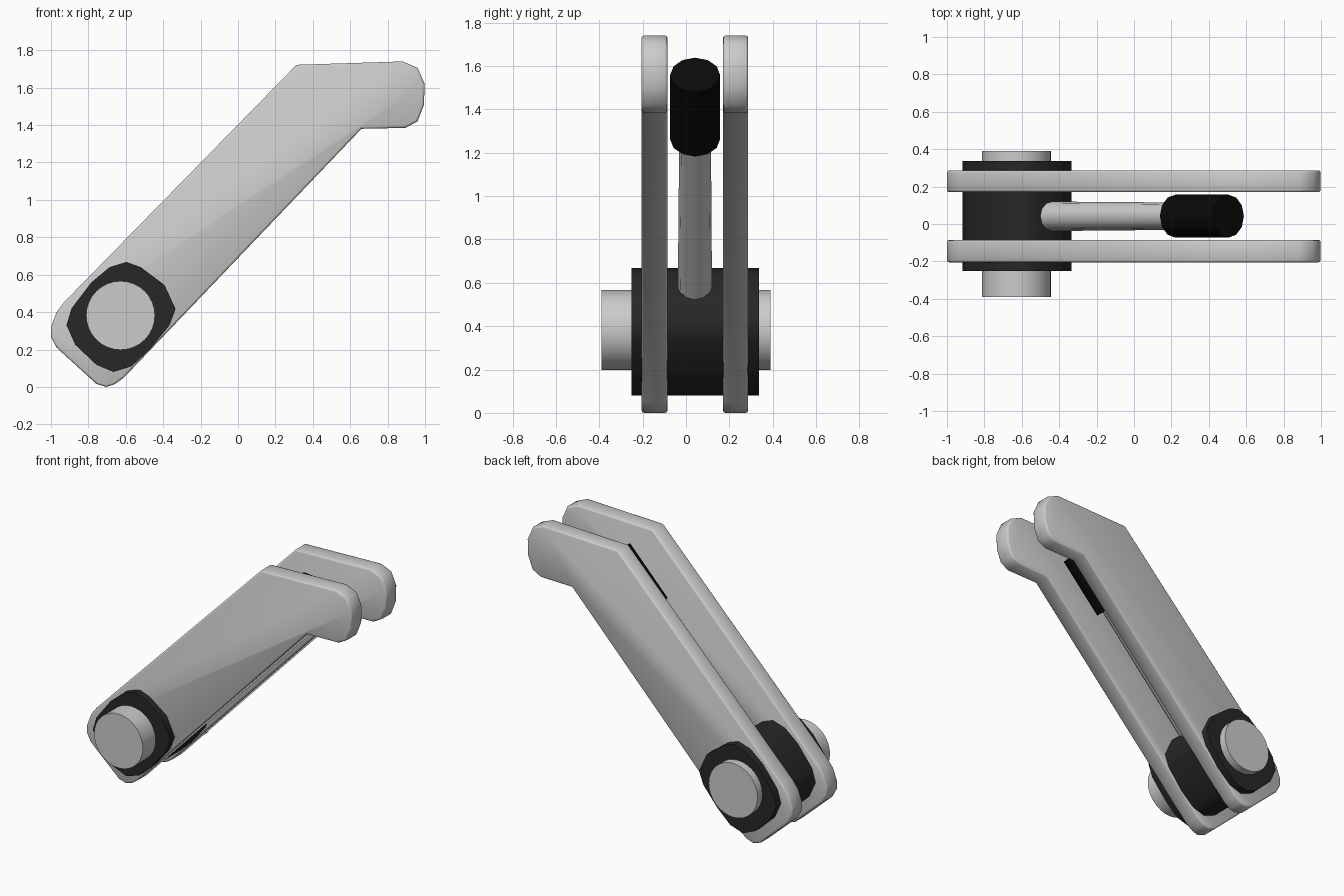
import bpy, bmesh, math
from mathutils import Vector

if "Cube" in bpy.data.objects:
    bpy.data.objects.remove(bpy.data.objects["Cube"])


def material(name, v):
    m = bpy.data.materials.new(name)
    m.diffuse_color = (v, v, v, 1)
    m.use_nodes = True
    m.node_tree.nodes["Principled BSDF"].inputs["Base Color"].default_value = m.diffuse_color
    return m


def finish(ob, mat=None, angle=40):
    bpy.ops.object.select_all(action='DESELECT')
    ob.select_set(True)
    bpy.context.view_layer.objects.active = ob
    bpy.ops.object.shade_smooth_by_angle(angle=math.radians(angle))
    if mat:
        ob.data.materials.append(mat)
    return ob


def prism(name, outline, y0, y1, mat=None, bevel=0, angle=40):
    """Extrude an xz outline from y0 to y1."""
    bm = bmesh.new()
    face = bm.faces.new([bm.verts.new((x, y0, z)) for x, z in outline])
    ext = bmesh.ops.extrude_face_region(bm, geom=[face])
    moved = [g for g in ext['geom'] if isinstance(g, bmesh.types.BMVert)]
    bmesh.ops.translate(bm, verts=moved, vec=(0, y1 - y0, 0))
    bmesh.ops.recalc_face_normals(bm, faces=bm.faces)
    if bevel:
        rim = [e for e in bm.edges
               if abs(e.verts[0].co.y - e.verts[1].co.y) < 1e-5]
        bmesh.ops.bevel(bm, geom=rim, offset=bevel, segments=2,
                        profile=0.5, affect='EDGES')
    me = bpy.data.meshes.new(name)
    bm.to_mesh(me)
    bm.free()
    ob = bpy.data.objects.new(name, me)
    bpy.context.collection.objects.link(ob)
    return finish(ob, mat, angle)


def rod(name, a, b, radius, sides, mat=None, radius2=None):
    """Cylinder or taper between two points."""
    a, b = Vector(a), Vector(b)
    d = b - a
    bpy.ops.mesh.primitive_cone_add(
        vertices=sides, radius1=radius,
        radius2=radius if radius2 is None else radius2,
        depth=d.length, location=(a + b) / 2,
        rotation=d.to_track_quat('Z', 'Y').to_euler())
    ob = bpy.context.object
    ob.name = name
    return finish(ob, mat)


bushing_black = material("bushing_black", 0.02)
grip_black = material("grip_black", 0.003)

# Two bent side plates
plate = [(0.313, 1.722), (0.88, 1.74), (0.96, 1.706), (0.998, 1.62),
         (0.994, 1.508), (0.96, 1.42), (0.896, 1.385), (0.66, 1.38),
         (-0.612, 0.048), (-0.66, 0.014), (-0.705, 0), (-0.757, 0.016),
         (-0.97, 0.21), (-1, 0.267), (-1, 0.32), (-0.97, 0.40),
         (-0.928, 0.455)]
for side, y0, y1 in (("front", -0.205, -0.085), ("back", 0.17, 0.287)):
    prism(side + "_plate", plate, y0, y1, bevel=0.012, angle=60)

# Rounded square bushing running through both plates
bushing = [(-0.596, 0.668), (-0.52, 0.64), (-0.393, 0.545), (-0.334, 0.417),
           (-0.366, 0.33), (-0.473, 0.2), (-0.57, 0.11), (-0.666, 0.08),
           (-0.757, 0.118), (-0.87, 0.225), (-0.917, 0.33), (-0.89, 0.42),
           (-0.783, 0.56), (-0.687, 0.64)]
prism("bushing", bushing, -0.252, 0.337, bushing_black, angle=45)

# Pivot pin
rod("pivot_pin", (-0.628, -0.39, 0.382), (-0.628, 0.39, 0.382), 0.184, 32)

# Inner rod and black grip between the plates
axis = Vector((0.69, 0, 0.724))
mid = Vector((0.363, 0.042, 1.41))
rod("inner_rod", (-0.58, 0.041, 0.43), mid, 0.08, 12, radius2=0.072)
rod("grip", mid - axis * 0.205, mid + axis * 0.205, 0.115, 12, grip_black)
